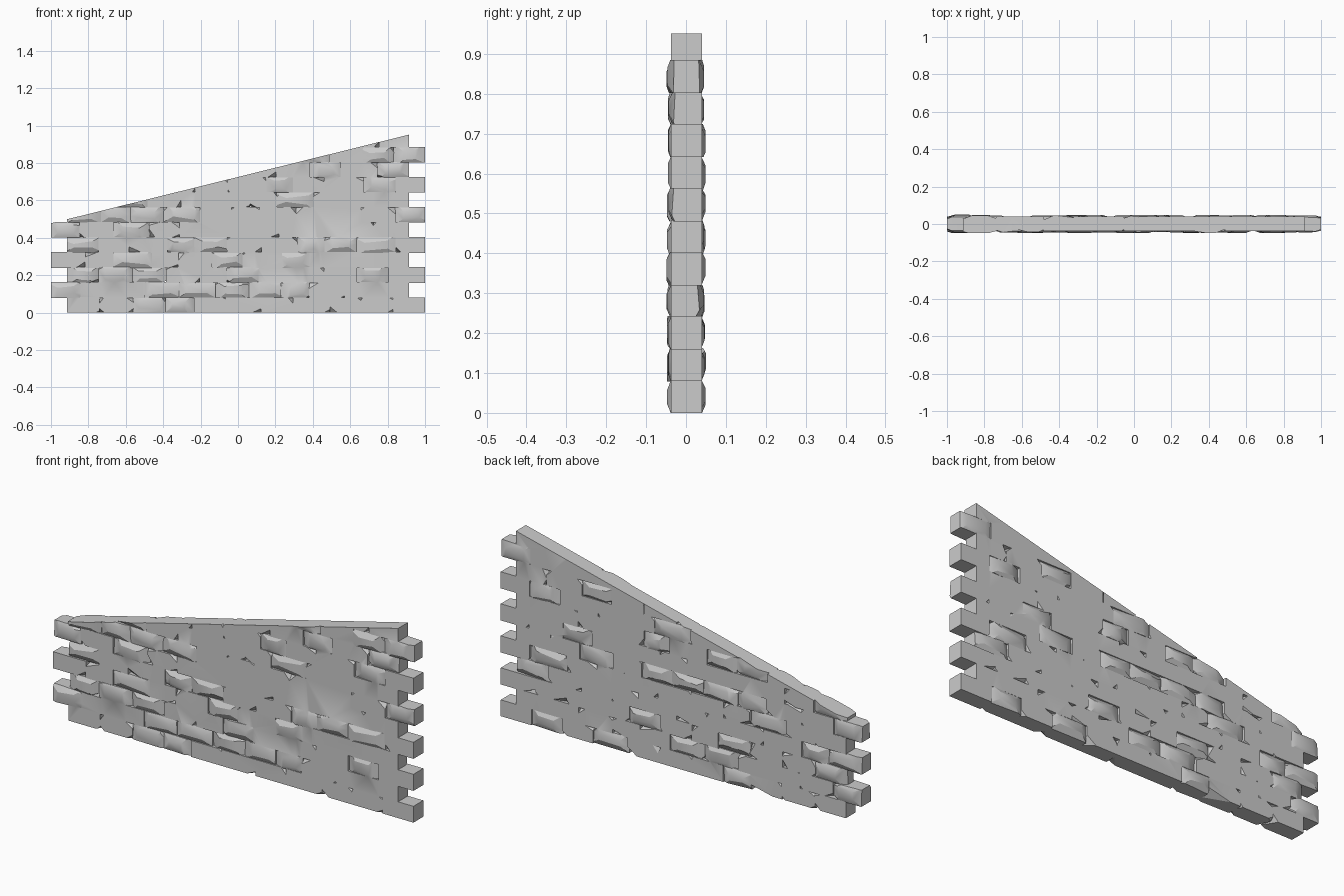
import bpy, bmesh, random
from math import sin, cos, radians
from mathutils import Vector

if "Cube" in bpy.data.objects:
    bpy.data.objects.remove(bpy.data.objects["Cube"])

rnd = random.Random(12)
COURSE, PITCH = 0.0803, 0.1741
YF, YB = -0.038, 0.040


def cut(bm, co, no):
    """Slice a convex stone with a plane, drop the outer piece, cap the hole."""
    res = bmesh.ops.bisect_plane(bm, geom=bm.verts[:] + bm.edges[:] + bm.faces[:], dist=1e-6,
                                 plane_co=co, plane_no=no, clear_outer=True)
    rim = [e for e in res['geom_cut'] if isinstance(e, bmesh.types.BMEdge) and e.is_boundary]
    if len(rim) > 2:
        bmesh.ops.edgeloop_fill(bm, edges=rim)


def stone(x0, x1, z0, z1, left_end, right_end):
    bm = bmesh.new()
    xm, zm = (x0 + x1) / 2, (z0 + z1) / 2
    rough = max(0.25, min(1.0, 0.75 - 0.35 * xm - 0.35 * (zm - 0.3)))
    free = {-1: not left_end, 1: not right_end}
    # some faces swell out of the flush wall plane
    swell = {-1: rnd.random() < 0.45 * rough, 1: rnd.random() < 0.38 * rough}
    y0 = YF - (rnd.uniform(0.005, 0.011) if swell[-1] else 0)
    y1 = YB + (rnd.uniform(0.004, 0.010) if swell[1] else 0)
    bmesh.ops.create_cube(bm, size=1)
    for v in bm.verts:
        v.co = (x1 if v.co.x > 0 else x0, y1 if v.co.y > 0 else y0, z1 if v.co.z > 0 else z0)
    for sy, y in ((-1, y0), (1, y1)):
        # worn borders of the swollen faces
        if swell[sy]:
            for s, xe, ze in ((-1, x0, z0), (1, x1, z1)):
                t = radians(rnd.uniform(14, 26))
                cut(bm, (xe - s * rnd.uniform(0.03, 0.055), y, zm),
                    (s * sin(t), sy * cos(t), rnd.uniform(-.08, .08)))
                t = radians(rnd.uniform(18, 34))
                cut(bm, (xm, y, ze - s * rnd.uniform(0.015, 0.03)),
                    (rnd.uniform(-.08, .08), sy * cos(t), s * sin(t)))
        # broken corners
        for sx in (-1, 1):
            for sz in (-1, 1):
                if free[sx] and rnd.random() < 0.42 * rough:
                    n = Vector((sx * rnd.uniform(.25, 1), sy * rnd.uniform(.15, 1.1),
                                sz * rnd.uniform(.4, 1.2))).normalized()
                    c = Vector((x1 if sx > 0 else x0, y, z1 if sz > 0 else z0))
                    cut(bm, c - n * rnd.uniform(0.008, 0.024), n)
    # raking top of the wall
    cut(bm, (0, 0, 0.725), (-0.2475, 0, 1))
    bmesh.ops.recalc_face_normals(bm, faces=bm.faces[:])
    return bm


def build_courses(name, parity):
    out = bmesh.new()
    for row in range(parity, 12, 2):
        start = -0.915 if row % 2 == 0 else -1.0
        xs = [start + i * PITCH for i in range(12)]
        xs = [xs[0]] + [x + rnd.uniform(-.02, .02) for x in xs[1:-1]] + [xs[-1]]
        for i in range(11):
            lap = 0.0015
            z0 = row * COURSE - (lap if row else 0)
            bm = stone(xs[i] - (lap if i else 0), xs[i + 1] + (lap if i < 10 else 0),
                       z0, (row + 1) * COURSE + lap, i == 0, i == 10)
            if len(bm.faces) > 3:
                tmp = bpy.data.meshes.new("tmp")
                bm.to_mesh(tmp)
                out.from_mesh(tmp)
                bpy.data.meshes.remove(tmp)
            bm.free()
    me = bpy.data.meshes.new(name)
    out.to_mesh(me)
    out.free()
    ob = bpy.data.objects.new(name, me)
    bpy.context.collection.objects.link(ob)
    return ob


def smooth(ob):
    bpy.ops.object.select_all(action='DESELECT')
    ob.select_set(True)
    bpy.context.view_layer.objects.active = ob
    bpy.ops.object.shade_smooth_by_angle(angle=radians(28))


# alternate courses, toothed at both ends
wall = build_courses("stone_wall", 0)
odd = build_courses("stone_wall_alternate_courses", 1)

# fuse all stones so flush faces read as one surface
mod = wall.modifiers.new("fuse", 'BOOLEAN')
mod.operation, mod.solver, mod.object, mod.use_self = 'UNION', 'EXACT', odd, True
dg = bpy.context.evaluated_depsgraph_get()
fused = bpy.data.meshes.new_from_object(wall.evaluated_get(dg))
wall.modifiers.clear()
check = bmesh.new()
check.from_mesh(fused)
volume = check.calc_volume()
check.free()
if 0.085 < volume < 0.13:
    wall.data = fused
    bpy.data.objects.remove(odd)
    # merge the coplanar fragments
    bm = bmesh.new()
    bm.from_mesh(fused)
    bmesh.ops.remove_doubles(bm, verts=bm.verts[:], dist=1e-5)
    bmesh.ops.dissolve_limit(bm, angle_limit=radians(0.5), verts=bm.verts[:], edges=bm.edges[:])
    bmesh.ops.triangulate(bm, faces=[f for f in bm.faces if len(f.verts) > 4])
    bm.to_mesh(fused)
    bm.free()
else:
    smooth(odd)
smooth(wall)
